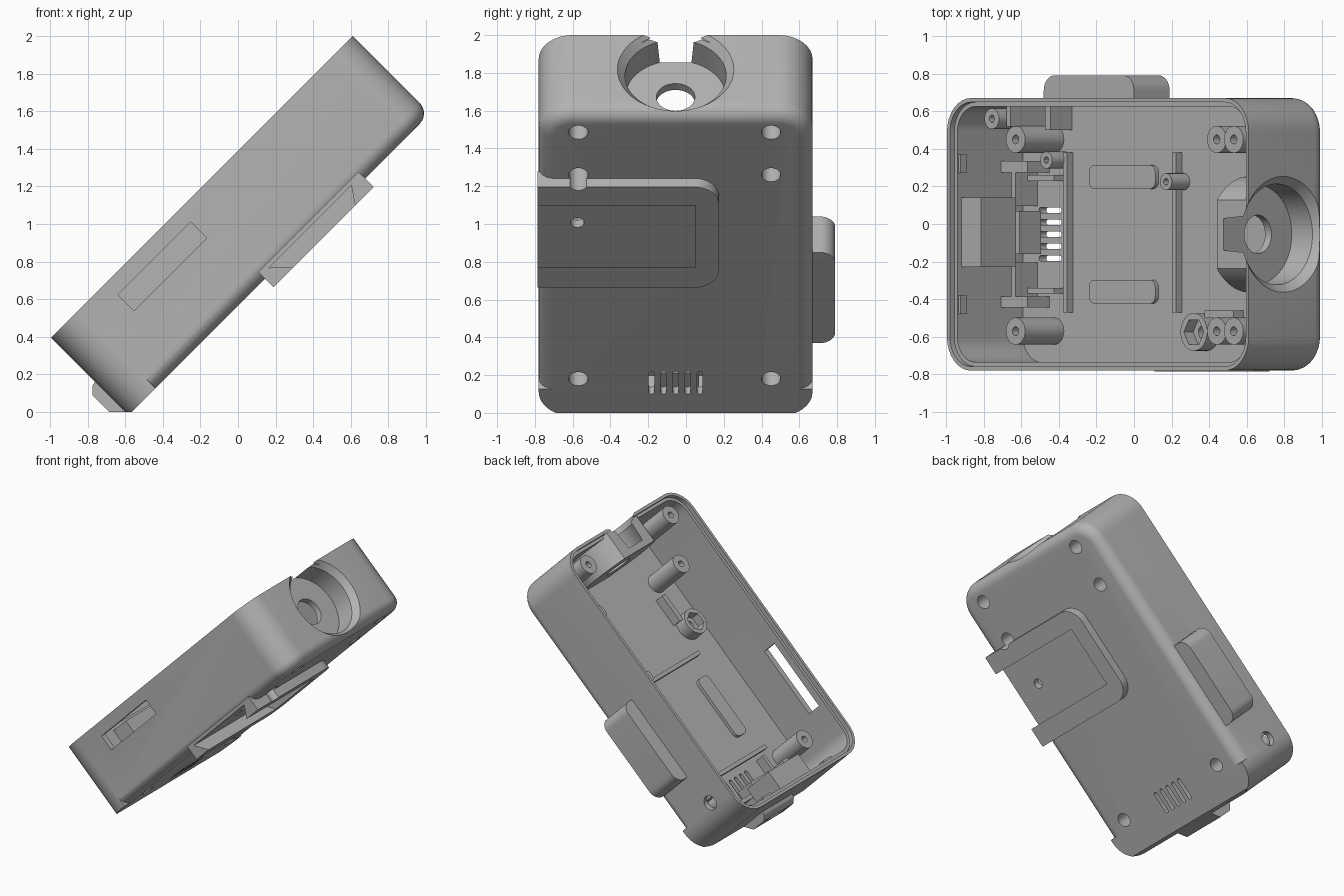
import bpy, bmesh
from math import cos, sin, pi, radians
from mathutils import Matrix, Vector

if "Cube" in bpy.data.objects:
    bpy.data.objects.remove(bpy.data.objects["Cube"])

grey = bpy.data.materials.new("plain_grey")
grey.use_nodes = True
COLOUR = (0.45, 0.45, 0.45, 1)
grey.diffuse_color = COLOUR
grey.node_tree.nodes["Principled BSDF"].inputs["Base Color"].default_value = COLOUR

parts, cutters = [], []
# Parts are built lying flat (length x, width y, depth z), then tilted 45 degrees.
U0, U1, Y0, Y1, W0, W1 = -0.424, 1.846, -0.78, 0.67, 0.40, 0.983
FLOOR, YC = 0.455, -0.055


def loft(name, rings, cutter=False, clip=False):
    bm = bmesh.new()
    loops = [[bm.verts.new(p) for p in ring] for ring in rings]
    n = len(loops[0])
    for a, b in zip(loops, loops[1:]):
        for i in range(n):
            j = (i + 1) % n
            bm.faces.new((a[i], a[j], b[j], b[i]))
    bm.faces.new(loops[0])
    bm.faces.new(loops[-1])
    bmesh.ops.recalc_face_normals(bm, faces=bm.faces)
    if clip:  # flat foot where the tilted part meets the ground
        cut = bmesh.ops.bisect_plane(bm, geom=bm.verts[:] + bm.edges[:] + bm.faces[:],
                                     plane_co=(0, 0, 0), plane_no=(1, 0, 1), clear_inner=True)
        edges = [e for e in cut["geom_cut"] if isinstance(e, bmesh.types.BMEdge)]
        bmesh.ops.edgeloop_fill(bm, edges=edges)
        bmesh.ops.recalc_face_normals(bm, faces=bm.faces)
    mesh = bpy.data.meshes.new(name)
    bm.to_mesh(mesh)
    bm.free()
    mesh.materials.append(grey)
    ob = bpy.data.objects.new(name, mesh)
    bpy.context.scene.collection.objects.link(ob)
    ob.hide_render = cutter
    (cutters if cutter else parts).append(ob)
    return ob


def rounded(u0, u1, y0, y1, radii, n=8):
    """Rounded rectangle; radii start at the (u0, y0) corner, anticlockwise."""
    if not isinstance(radii, tuple):
        radii = (radii,) * 4
    corners = [(u0, y0, 1, 1), (u1, y0, -1, 1), (u1, y1, -1, -1), (u0, y1, 1, -1)]
    pts = []
    for k, ((u, y, su, sy), r) in enumerate(zip(corners, radii)):
        if r < 1e-4:
            pts.append((u, y))
            continue
        for i in range(n + 1):
            a = pi + k * pi / 2 + i * pi / 2 / n
            pts.append((u + su * r + r * cos(a), y + sy * r + r * sin(a)))
    return pts


def prism(name, pts, lo, hi, **kw):
    return loft(name, [[(u, y, w) for u, y in pts] for w in (lo, hi)], **kw)


def box(name, u0, u1, y0, y1, w0, w1, **kw):
    return prism(name, rounded(u0, u1, y0, y1, 0), w0, w1, **kw)


def profile(name, pts, y0, y1, **kw):
    return loft(name, [[(u, y, w) for u, w in pts] for y in (y0, y1)], **kw)


def post(name, u, y, lo, hi, r, n=32, **kw):
    ring = [(u + r * cos(2 * pi * i / n), y + r * sin(2 * pi * i / n)) for i in range(n)]
    return prism(name, ring, lo, hi, **kw)


def lathe(name, steps, w, n=64, **kw):
    """Round shape about the length axis from (u, radius) steps."""
    return loft(name, [[(u, YC + r * cos(2 * pi * i / n), w + r * sin(2 * pi * i / n))
                        for i in range(n)] for u, r in steps], **kw)


def cut(cutter, *targets):
    for t in targets:
        m = t.modifiers.new("cut", "BOOLEAN")
        m.operation, m.solver, m.object = "DIFFERENCE", "EXACT", cutter


# Case shell: bottom edge rounded except at the square foot end
STEP, R, EDGE = -0.22, 0.18, 0.08


def shell_ring(inset, w):
    def outline(d):
        pts = rounded(U0 + d, U1 - d, Y0 + d, Y1 - d, R - d)
        low = [(STEP - 0.001, Y0), (STEP + 0.001, Y0 + d)]
        high = [(STEP + 0.001, Y1 - d), (STEP - 0.001, Y1)]
        return pts[:9] + low + pts[9:27] + high + pts[27:]
    full, small = outline(0), outline(inset)
    return [((f if f[0] < STEP else s) + (w,)) for f, s in zip(full, small)]


rings = [shell_ring(EDGE * (1 - sin(a)), W0 + EDGE * (1 - cos(a)))
         for a in [i * pi / 16 for i in range(9)]]
case = loft("case_shell", rings + [shell_ring(0, W1)], clip=True)


def inner(d):
    return rounded(U0 + d, U1 - d, Y0 + d, Y1 - d, R - d)


cut(prism("cavity", inner(0.045), FLOOR, 1.2, cutter=True), case)
cut(prism("rim_step", inner(0.022), 0.95, 1.2, cutter=True), case)

# Side slot, side hole and vents
cut(box("side_slot", -0.01, 0.537, -0.9, -0.7, 0.772, 0.893, cutter=True), case)
hole = [[(-0.19 + 0.055 * cos(i * pi / 12), y, 0.77 + 0.055 * sin(i * pi / 12))
         for i in range(24)] for y in (0.6, 0.8)]
cut(loft("side_hole", hole, cutter=True), case)
for i in range(5):
    y = YC + (i - 2) * 0.064
    cut(prism("vent", rounded(-0.26, -0.09, y - 0.015, y + 0.015, 0.0149, 4), 0.3, 0.6,
              cutter=True), case)

# Round recess in the upper end, with its inner housing
housing = lathe("recess_housing", [(1.60, 0.31), (1.82, 0.31)], 0.725)
cut(box("housing_trim", 1.4, 2, -0.6, 0.5, 0.975, 1.3, cutter=True), housing)
cut(box("housing_floor_trim", 1.4, 2, -0.6, 0.5, 0.2, 0.43, cutter=True), housing)
cut(lathe("recess", [(1.648, 0.264), (1.80, 0.268), (1.85, 0.312)], 0.725, cutter=True),
    case, housing)
cut(lathe("shaft_hole", [(1.5, 0.102), (1.7, 0.102)], 0.716, cutter=True), case, housing)

# Mounting plate underneath with a dovetail channel
plate = prism("mounting_plate", rounded(0.603, 1.356, -0.785, 0.175, (0, 0, 0.13, 0.13)),
              0.335, 0.45)
channel = profile("dovetail_channel", [(0.757, 0.33), (1.213, 0.33), (1.278, 0.425),
                                       (0.66, 0.425)], -1, 0.05, cutter=True)
cut(channel, plate, case)

# Screw posts with holes from below
for y in (0.45, -0.57):
    for u, top in ((-0.145, 0.746), (1.382, 0.76), (1.70, 0.95)):
        stand = post("screw_post", u, y, 0.42, top, 0.072)
        bore = post("screw_bore", u, y, 0.2, top - 0.12, 0.051, cutter=True)
        pilot = post("pilot_hole", u, y, 0.3, 1.1, 0.024, n=16, cutter=True)
        cut(bore, case, stand, plate)
        cut(pilot, stand)

# Nut holder over the plate
nut = post("nut_holder", 1.0, -0.575, 0.44, 0.55, 0.10)
cut(post("nut_seat", 1.0, -0.575, 0.48, 0.7, 0.075, n=6, cutter=True), nut)
cut(post("nut_hole", 1.0, -0.575, 0.2, 0.6, 0.036, n=20, cutter=True), nut, case, plate)
box("nut_stop", 1.06, 1.28, -0.50, -0.46, 0.44, 0.53)

# Side bulge, hollow from inside
bulge = prism("side_bulge", rounded(0.056, 0.735, 0.63, 0.79, (0, 0, 0.08, 0.08)), 0.467, 0.735)
cut(box("bulge_pocket", 0.10, 0.69, 0.55, 0.755, 0.50, 0.70, cutter=True), case, bulge)

# Connector surround outside and its holder inside
port = profile("port_surround", [(-0.39, 0.66), (-0.45, 0.645), (-0.484, 0.61),
                                 (-0.484, 0.42), (-0.39, 0.40)], -0.23, 0.14, clip=True)
holder = box("port_holder", -0.40, -0.23, -0.23, 0.14, 0.66, 0.92)
opening = box("port_opening", -0.6, -0.3, -0.14, 0.04, 0.52, 0.60, cutter=True)
cut(opening, case, port)
box("port_socket", -0.38, -0.20, -0.16, 0.07, 0.50, 0.66)
for side in (-1, 1):
    y = YC + side * 0.36
    box("board_bracket", -0.38, -0.18, y - 0.03, y + 0.03, 0.44, 0.62)
    box("bracket_web", -0.30, -0.27, min(y, YC + side * 0.15), max(y, YC + side * 0.15), 0.44, 0.62)
    y = YC + side * 0.30
    box("tray_side", -0.28, -0.07, y - 0.015, y + 0.015, 0.44, 0.53)
    y = YC + side * 0.375
    box("rim_catch", -0.385, -0.365, y - 0.05, y + 0.05, 0.89, 0.94)
    y = YC + side * 0.305
    prism("floor_pad", rounded(0.14, 0.64, y - 0.063, y + 0.063, 0.04, 5), 0.44, 0.48)

# Board ribs and pegs
for u in (-0.02, 0.80):
    box("board_rib", u - 0.015, u + 0.015, -0.47, 0.38, 0.44, 0.50)
for u, y in ((-0.07, 0.34), (0.83, 0.225)):
    peg = post("board_peg", u, y, 0.44, 0.59, 0.045, n=24)
    cut(post("peg_hole", u, y, 0.5, 0.7, 0.018, n=12, cutter=True), peg)

# Corner holder beside the side hole
corner = post("corner_post", -0.22, 0.56, 0.44, 0.85, 0.055, n=24)
cut(post("corner_hole", -0.22, 0.56, 0.7, 1, 0.02, n=12, cutter=True), corner)
box("corner_wall", -0.16, -0.13, 0.52, 0.64, 0.44, 0.80)
box("corner_shelf", -0.05, -0.01, 0.50, 0.64, 0.44, 0.62)

# Apply the cuts, tilt everything and smooth the curved faces
bpy.context.view_layer.update()
graph = bpy.context.evaluated_depsgraph_get()
baked = [(ob, bpy.data.meshes.new_from_object(ob.evaluated_get(graph))) for ob in parts]
tilt = Matrix.Rotation(radians(-45), 4, "Y")
for ob, mesh in baked:
    ob.modifiers.clear()
    mesh.transform(tilt)
    ob.data = mesh
for ob in cutters:
    bpy.data.objects.remove(ob)
bpy.ops.object.select_all(action="DESELECT")
for ob in parts:
    ob.select_set(True)
bpy.context.view_layer.objects.active = case
bpy.ops.object.shade_smooth_by_angle(angle=radians(30))
